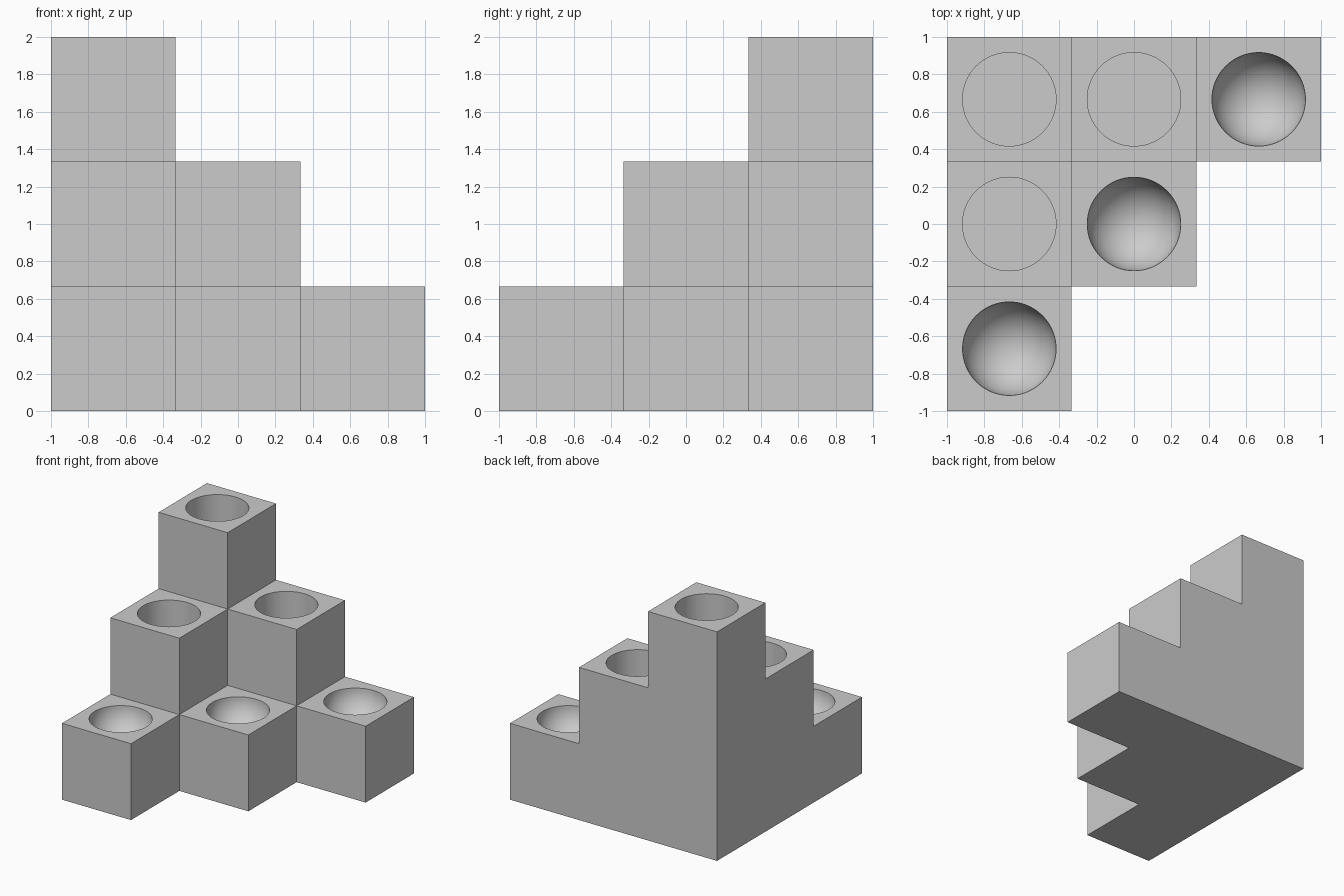
import bpy, bmesh, math
from mathutils import Matrix, Vector

if "Cube" in bpy.data.objects:
    bpy.data.objects.remove(bpy.data.objects["Cube"], do_unlink=True)

STEPS = 3
CELL = 2 / STEPS
RADIUS = 0.25
DEPTH = 0.5      # straight pockets
LIFT = 0.1       # cutter overshoot above each top
SEGMENTS = 64

grey = bpy.data.materials.new("plain grey")
grey.use_nodes = True
colour = (0.6, 0.6, 0.6, 1)
grey.diffuse_color = colour
grey.node_tree.nodes["Principled BSDF"].inputs["Base Color"].default_value = colour


def make_object(name, bm):
    bmesh.ops.recalc_face_normals(bm, faces=bm.faces)
    mesh = bpy.data.meshes.new(name)
    bm.to_mesh(mesh)
    bm.free()
    mesh.materials.append(grey)
    obj = bpy.data.objects.new(name, mesh)
    bpy.context.collection.objects.link(obj)
    return obj


def cell_centre(i, j, k):
    return Vector((-1 + (i + 0.5) * CELL, 1 - (j + 0.5) * CELL, (k + 0.5) * CELL))


def add_pocket(bm, top, profile):
    # Turn a (radius, height) profile around the vertical axis
    verts = [bm.verts.new(top + Vector((r, 0, z))) for r, z in profile]
    edges = [bm.edges.new(pair) for pair in zip(verts, verts[1:])]
    bmesh.ops.spin(bm, geom=verts + edges, cent=top, axis=(0, 0, 1),
                   angle=math.tau, steps=SEGMENTS, use_merge=True)


# Stepped corner pile: cubes welded together with the inner walls removed
bm = bmesh.new()
for i in range(STEPS):
    for j in range(STEPS - i):
        for k in range(STEPS - i - j):
            bmesh.ops.create_cube(bm, size=CELL,
                                  matrix=Matrix.Translation(cell_centre(i, j, k)))
bmesh.ops.remove_doubles(bm, verts=bm.verts, dist=0.001)
spots = [cell_centre(i, j, k) for i in range(STEPS)
         for j in range(STEPS - i) for k in range(STEPS - i - j)]


def is_inside(face):
    c = face.calc_center_median()
    return sum((c - s).length < CELL * 0.51 for s in spots) > 1


bmesh.ops.delete(bm, geom=[f for f in bm.faces if is_inside(f)], context='FACES')
bmesh.ops.dissolve_limit(bm, angle_limit=0.01, verts=bm.verts, edges=bm.edges)
steps = make_object("stepped_block", bm)

# Pockets: round bowls in the lowest tops, straight wells in the higher ones
arc = [(RADIUS * math.cos(a), -RADIUS * math.sin(a))
       for a in (math.pi / 2 * n / 16 for n in range(16))]
bowl = [(0, LIFT), (RADIUS, LIFT)] + arc + [(0, -RADIUS)]
well = [(0, LIFT), (RADIUS, LIFT), (RADIUS, -DEPTH), (0, -DEPTH)]
bm = bmesh.new()
for i in range(STEPS):
    for j in range(STEPS - i):
        level = STEPS - i - j
        top = cell_centre(i, j, level - 0.5)
        add_pocket(bm, top, bowl if level == 1 else well)
bmesh.ops.remove_doubles(bm, verts=bm.verts, dist=0.0005)
cutter = make_object("pocket_cutter", bm)
cutter.hide_render = True

# Cut the pockets out of the block
cut = steps.modifiers.new("pockets", 'BOOLEAN')
cut.operation = 'DIFFERENCE'
cut.solver = 'EXACT'
cut.object = cutter
bpy.ops.object.select_all(action='DESELECT')
steps.select_set(True)
bpy.context.view_layer.objects.active = steps
bpy.ops.object.modifier_apply(modifier=cut.name)
bpy.data.objects.remove(cutter, do_unlink=True)
bpy.ops.object.shade_smooth_by_angle(angle=math.radians(30))
